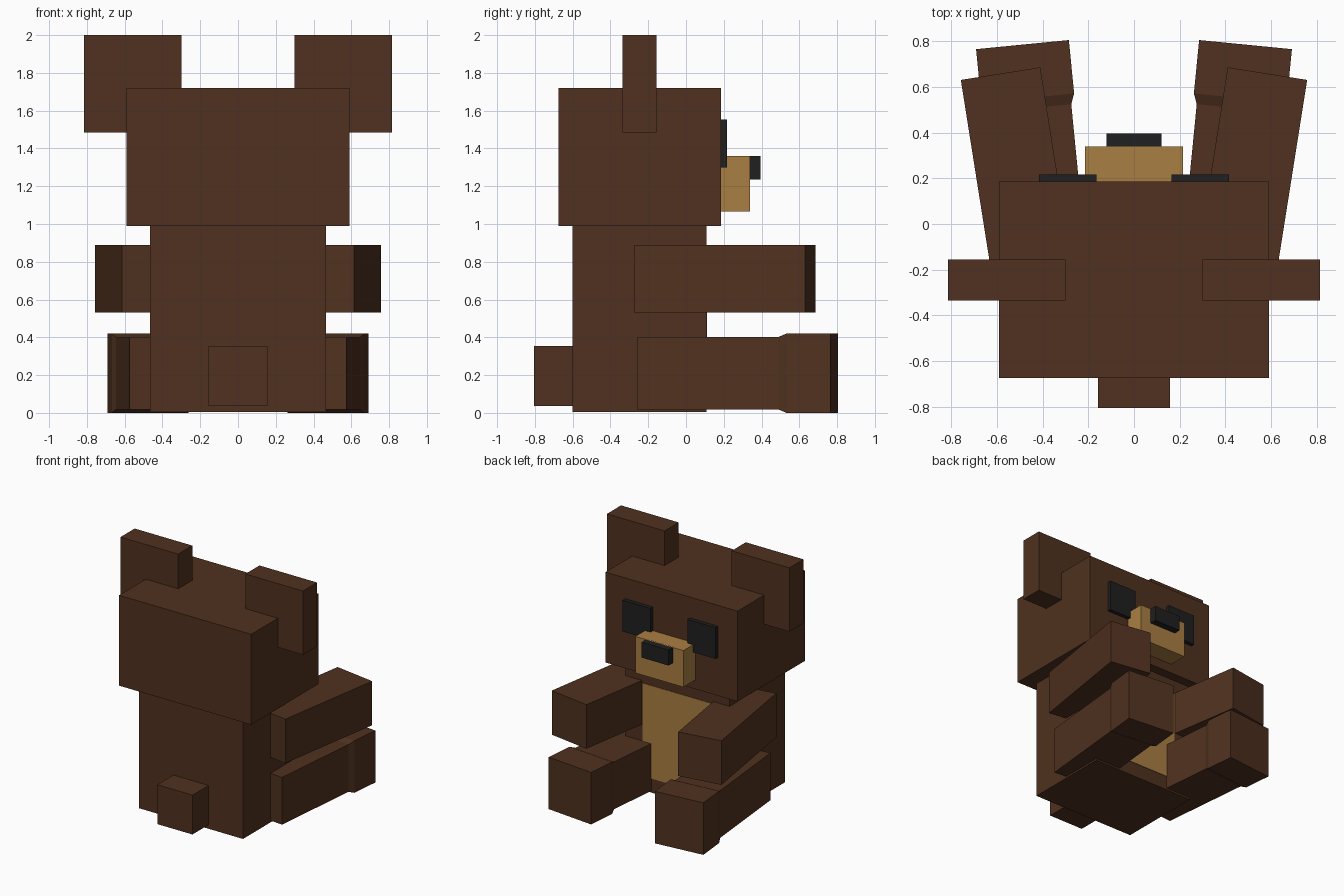
import bpy, bmesh, math
from mathutils import Matrix

if "Cube" in bpy.data.objects:
    bpy.data.objects.remove(bpy.data.objects["Cube"])


def material(name, color):
    m = bpy.data.materials.new(name)
    m.diffuse_color = (*color, 1)
    m.use_nodes = True
    m.node_tree.nodes["Principled BSDF"].inputs["Base Color"].default_value = m.diffuse_color
    return m


BROWN = material("brown_fur", (0.08, 0.031, 0.014))
TAN = material("tan_fur", (0.40, 0.21, 0.055))
BLACK = material("black", (0.014, 0.014, 0.015))


def make(name, bm, mat, matrix=Matrix()):
    bm.transform(matrix)
    bmesh.ops.recalc_face_normals(bm, faces=bm.faces)
    me = bpy.data.meshes.new(name)
    bm.to_mesh(me)
    bm.free()
    me.materials.append(mat)
    ob = bpy.data.objects.new(name, me)
    bpy.context.collection.objects.link(ob)
    return ob


def box(name, x, y, z, mat):
    """Box from (min, max) ranges on each axis."""
    bm = bmesh.new()
    bmesh.ops.create_cube(bm, size=1)
    size = [b - a for a, b in (x, y, z)]
    mid = [(a + b) / 2 for a, b in (x, y, z)]
    return make(name, bm, mat, Matrix.Translation(mid) @ Matrix.Diagonal((*size, 1)))


def limb(name, side, tip, angle, sections):
    """Square limb running back from its tip; sections are (distance, half width, half height)."""
    bm = bmesh.new()
    rings = [[bm.verts.new((sx * w, -t, sz * h))
              for sx, sz in ((-1, -1), (1, -1), (1, 1), (-1, 1))]
             for t, w, h in sections]
    for a, b in zip(rings, rings[1:]):
        for i in range(4):
            j = (i + 1) % 4
            bm.faces.new((a[i], a[j], b[j], b[i]))
    bm.faces.new(rings[0])
    bm.faces.new(rings[-1])
    place = (Matrix.Translation((side * tip[0], tip[1], tip[2]))
             @ Matrix.Rotation(-side * math.radians(angle), 4, 'Z'))
    return make(name, bm, BROWN, place)


# Torso, belly patch and tail
box("body", (-0.465, 0.465), (-0.60, 0.108), (0.005, 0.995), BROWN)
box("belly_patch", (-0.31, 0.31), (0.09, 0.112), (0.12, 0.87), TAN)
box("tail", (-0.157, 0.157), (-0.805, -0.59), (0.037, 0.355), BROWN)

# Head and face
box("head", (-0.59, 0.59), (-0.675, 0.185), (0.99, 1.72), BROWN)
box("muzzle", (-0.215, 0.215), (0.17, 0.34), (1.065, 1.36), TAN)
box("nose", (-0.12, 0.12), (0.33, 0.395), (1.235, 1.36), BLACK)

# Mirrored ears, eyes, arms and legs
for side, label in ((-1, "left"), (1, "right")):
    def mx(a, b):
        return tuple(sorted((side * a, side * b)))
    box(f"{label}_ear", mx(0.30, 0.815), (-0.335, -0.155), (1.485, 2.0), BROWN)
    box(f"{label}_eye", mx(0.165, 0.415), (0.17, 0.217), (1.30, 1.552), BLACK)
    limb(f"{label}_arm", side, (0.584, 0.658, 0.71), 9,
         [(0, 0.176, 0.178), (0.916, 0.176, 0.178)])
    limb(f"{label}_leg", side, (0.488, 0.785, 0.21), 5.6,
         [(0, 0.204, 0.21), (0.235, 0.204, 0.21),
          (0.28, 0.187, 0.191), (1.03, 0.187, 0.191)])
